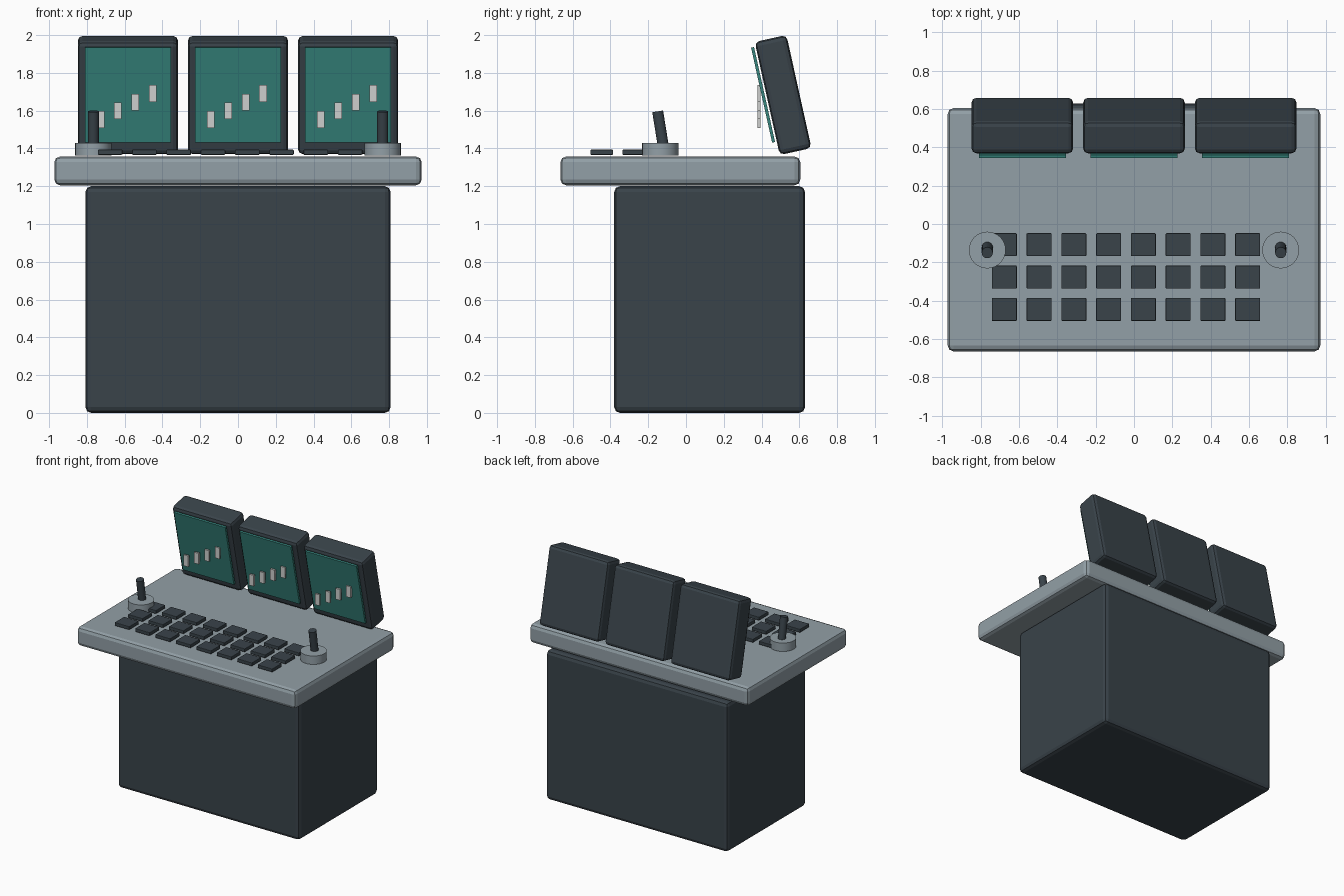
import bpy
import math
from mathutils import Euler

cube = bpy.data.objects.get("Cube")
if cube:
    bpy.data.objects.remove(cube, do_unlink=True)


def material(name, color):
    mat = bpy.data.materials.new(name)
    mat.use_nodes = True
    mat.diffuse_color = (*color, 1)
    bsdf = mat.node_tree.nodes["Principled BSDF"]
    bsdf.inputs["Base Color"].default_value = (*color, 1)
    bsdf.inputs["Roughness"].default_value = 0.6
    return mat


DARK = material("dark slate", (0.041, 0.056, 0.068))
GREY = material("blue grey", (0.29, 0.35, 0.385))
TEAL = material("screen teal", (0.038, 0.24, 0.21))
PALE = material("pale grey", (0.61, 0.62, 0.61))


def box(name, center, size, mat, bevel=0.0, tilt=0.0):
    bpy.ops.mesh.primitive_cube_add(size=1, location=center, rotation=(tilt, 0, 0))
    ob = bpy.context.object
    ob.name = name
    ob.scale = size
    bpy.ops.object.transform_apply(location=False, rotation=False, scale=True)
    ob.data.materials.append(mat)
    if bevel:
        mod = ob.modifiers.new("rounded edges", "BEVEL")
        mod.width = bevel
        mod.segments = 2
    return ob


def cylinder(name, center, radius, height, mat, tilt=0.0):
    bpy.ops.mesh.primitive_cylinder_add(vertices=32, radius=radius, depth=height,
                                        location=center, rotation=(tilt, 0, 0))
    ob = bpy.context.object
    ob.name = name
    ob.data.materials.append(mat)
    bpy.ops.object.shade_smooth_by_angle(angle=math.radians(35))
    return ob


# Cabinet and desk top
box("cabinet", (0, 0.125, 0.6), (1.615, 1.01, 1.2), DARK, 0.03)
box("desk_top", (0, -0.03, 1.281), (1.945, 1.27, 0.152), GREY, 0.03)

# Three forward-leaning monitors with raised screens and chart bars
LEAN = 0.218
for i, side in enumerate(("right", "middle", "left")):
    x = (i - 1) * 0.583
    box(f"{side}_monitor", (x, 0.514, 1.683), (0.53, 0.172, 0.613), DARK, 0.025, LEAN)
    box(f"{side}_screen", (x, 0.408, 1.684), (0.455, 0.016, 0.515), TEAL, 0.0, LEAN)
    for k in range(4):
        box(f"{side}_chart_bar_{k + 1}",
            (x - 0.145 + k * 0.0925, 0.386, 1.553 + k * 0.046),
            (0.04, 0.016, 0.088), PALE)

# Keyboard grid, set slightly off centre
for row in range(3):
    for col in range(8):
        box(f"key_{row + 1}_{col + 1}",
            (-0.677 + col * 0.1815, -0.108 - row * 0.169, 1.38),
            (0.13, 0.12, 0.027), DARK, 0.004)

# Joysticks at both ends of the keyboard
for side, sx in (("left", 1), ("right", -1)):
    x = sx * 0.766
    cylinder(f"{side}_joystick_base", (x, -0.136, 1.396), 0.096, 0.068, GREY)
    cylinder(f"{side}_joystick_handle", (x, -0.136, 1.51), 0.029, 0.175, DARK, 0.16)
